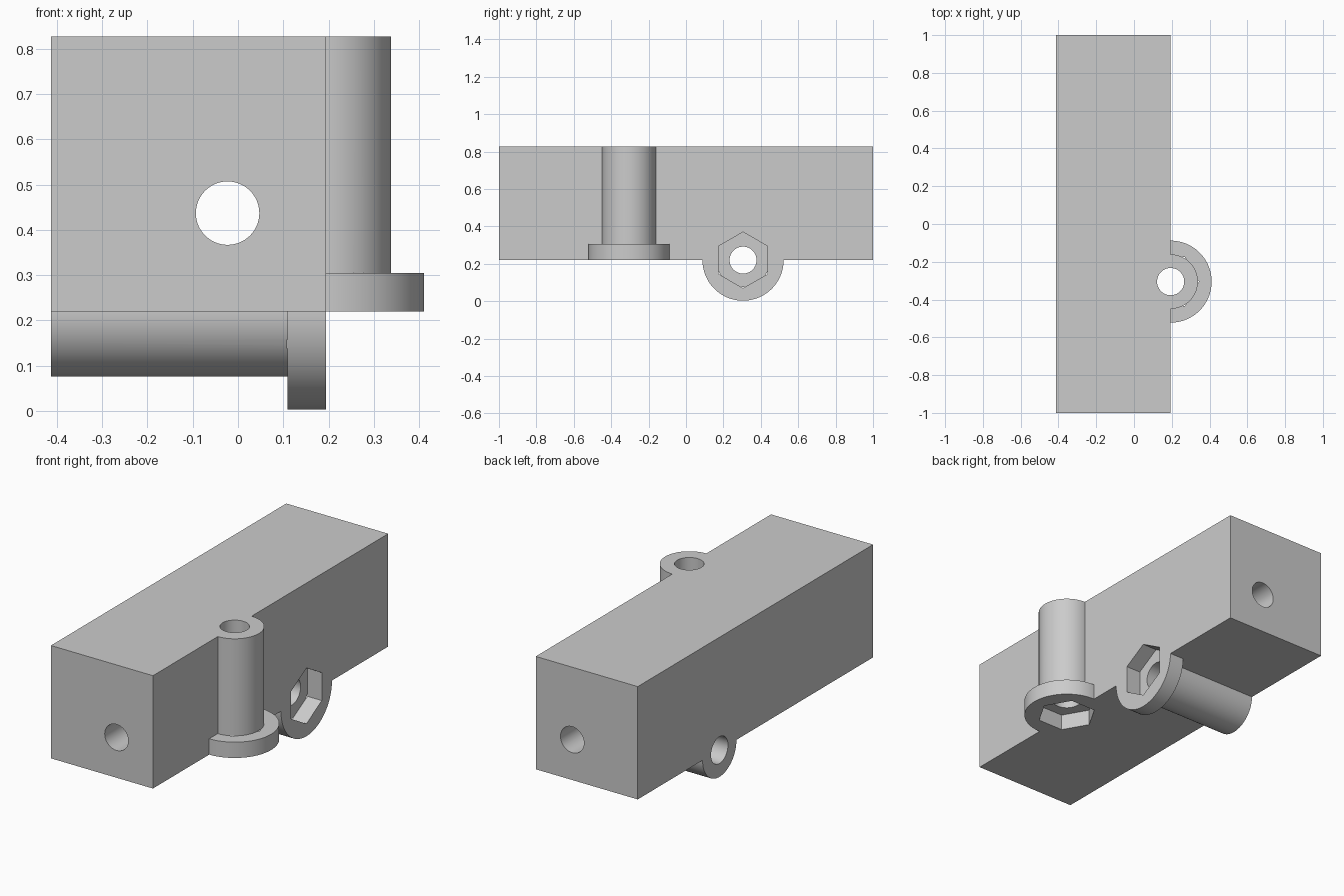
import bpy
from math import pi
from mathutils import Matrix, Vector

if "Cube" in bpy.data.objects:
    bpy.data.objects.remove(bpy.data.objects["Cube"], do_unlink=True)

# Main dimensions
X0, X1 = -0.413, 0.194      # block sides
Z0, Z1 = 0.22, 0.827        # block bottom and top
OFFSET = 0.305              # bolt distance from the middle
BOSS_R, COLLAR_R, BORE_R, NUT_R = 0.144, 0.217, 0.072, 0.15
COLLAR_H = 0.085

grey = bpy.data.materials.new("light grey")
grey.use_nodes = True
color = (0.6, 0.6, 0.6, 1)
grey.diffuse_color = color
grey.node_tree.nodes["Principled BSDF"].inputs["Base Color"].default_value = color


def rod(name, start, end, radius, sides=96, turn=None):
    """Cylinder or prism running from start to end along one axis."""
    start, end = Vector(start), Vector(end)
    axis = end - start
    bpy.ops.mesh.primitive_cylinder_add(vertices=sides, radius=radius, depth=axis.length)
    obj = bpy.context.object
    obj.name = name
    spin = Matrix.Rotation(pi / sides if turn is None else turn, 4, 'Z')
    tilt = axis.to_track_quat('Z', 'Y').to_matrix().to_4x4()
    obj.data.transform(Matrix.Translation((start + end) / 2) @ tilt @ spin)
    obj.data.materials.append(grey)
    return obj


def combine(target, tool, operation):
    """Apply a boolean and discard the tool."""
    mod = target.modifiers.new(tool.name, 'BOOLEAN')
    mod.operation = operation
    mod.solver = 'EXACT'
    mod.object = tool
    bpy.context.view_layer.objects.active = target
    bpy.ops.object.modifier_apply(modifier=mod.name)
    bpy.data.objects.remove(tool, do_unlink=True)


# Long square block
bpy.ops.mesh.primitive_cube_add(size=1)
block = bpy.context.object
block.name = "clamp_block"
block.data.transform(Matrix.Translation(((X0 + X1) / 2, 0, (Z0 + Z1) / 2))
                     @ Matrix.Diagonal((X1 - X0, 2, Z1 - Z0, 1)))
block.data.materials.append(grey)

# Each bolt: nut end, far end; one upright on the right face, one crosswise below
bolts = [(Vector((X1, -OFFSET, Z0)), Vector((X1, -OFFSET, Z1))),
         (Vector((X1, OFFSET, Z0)), Vector((X0, OFFSET, Z0)))]

for nut_end, far_end in bolts:
    way = (far_end - nut_end).normalized()
    combine(block, rod("bolt_boss", nut_end, far_end, BOSS_R), 'UNION')
    combine(block, rod("nut_collar", nut_end, nut_end + way * COLLAR_H, COLLAR_R), 'UNION')

for nut_end, far_end in bolts:
    way = (far_end - nut_end).normalized()
    combine(block, rod("bolt_bore", nut_end - way * 0.1, far_end + way * 0.1, BORE_R), 'DIFFERENCE')
    # Hexagon pocket with a corner pointing away from the block
    pocket = rod("nut_pocket", nut_end - way * 0.1, nut_end + way * (COLLAR_H + 0.0006),
                 NUT_R, 6, 0)
    outward = Vector((1, 0, 0)) if abs(way.z) > 0.5 else Vector((0, 0, -1))
    middle = sum((v.co for v in pocket.data.vertices), Vector()) / 12
    spoke = pocket.data.vertices[0].co - middle
    spoke -= way * spoke.dot(way)
    turn = spoke.rotation_difference(outward).to_matrix().to_4x4()
    if spoke.normalized().dot(outward) > -0.99:
        pocket.data.transform(Matrix.Translation(middle) @ turn @ Matrix.Translation(-middle))
    combine(block, pocket, 'DIFFERENCE')

# Lengthwise bore
combine(block, rod("long_bore", (-0.023, -1.1, 0.437), (-0.023, 1.1, 0.437), 0.07), 'DIFFERENCE')

bpy.ops.object.select_all(action='DESELECT')
block.select_set(True)
bpy.context.view_layer.objects.active = block
bpy.ops.object.shade_smooth_by_angle(angle=pi / 6)
